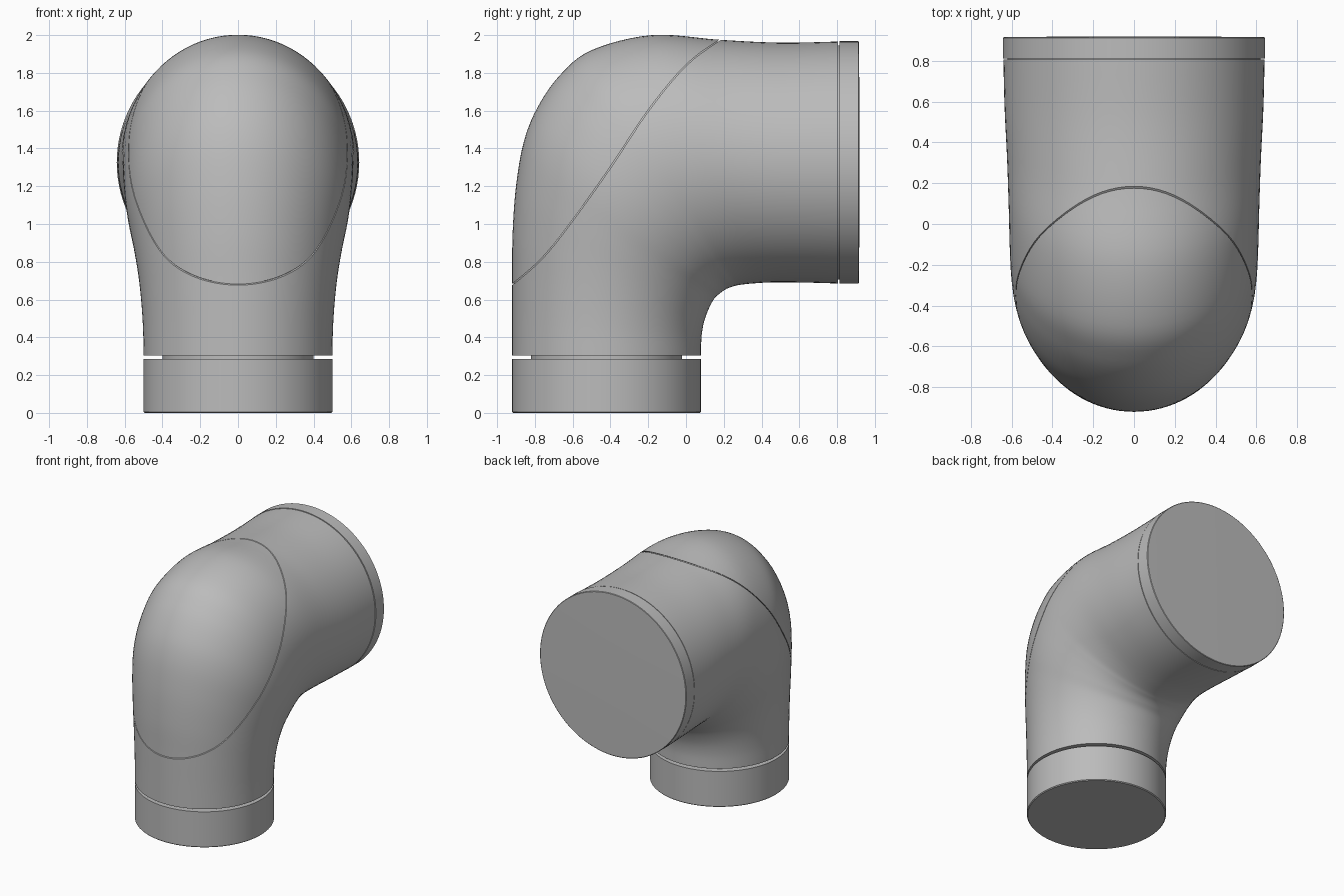
import bpy, bmesh
from math import sin, cos, pi, radians
from mathutils import Vector, Matrix

cube = bpy.data.objects.get("Cube")
if cube:
    bpy.data.objects.remove(cube, do_unlink=True)

grey = bpy.data.materials.new("plain grey")
grey.use_nodes = True
colour = (0.5, 0.5, 0.5, 1)
grey.diffuse_color = colour
grey.node_tree.nodes["Principled BSDF"].inputs["Base Color"].default_value = colour

SIDES = 96


def make_object(name, bm):
    bmesh.ops.recalc_face_normals(bm, faces=bm.faces)
    mesh = bpy.data.meshes.new(name)
    bm.to_mesh(mesh)
    bm.free()
    mesh.materials.append(grey)
    obj = bpy.data.objects.new(name, mesh)
    bpy.context.collection.objects.link(obj)
    return obj


def select_only(obj):
    bpy.ops.object.select_all(action="DESELECT")
    obj.select_set(True)
    bpy.context.view_layer.objects.active = obj


def smooth(obj):
    select_only(obj)
    bpy.ops.object.shade_smooth_by_angle(angle=radians(30))


def spline(keys, steps):
    """Smooth curve through a list of equal-length tuples."""
    keys = [Vector(k) for k in keys]
    result = []
    for i in range(len(keys) - 1):
        a, b, c, d = (keys[min(max(i + k, 0), len(keys) - 1)] for k in (-1, 0, 1, 2))
        for s in range(steps):
            t = s / steps
            result.append(b + (c - a) * (t / 2)
                          + (a * 2 - b * 5 + c * 4 - d) * (t * t / 2)
                          + (b * 3 - a - c * 3 + d) * (t ** 3 / 2))
    result.append(keys[-1])
    return result


def bridge(bm, rings):
    for r, s in zip(rings, rings[1:]):
        for j in range(SIDES):
            k = (j + 1) % SIDES
            bm.faces.new((r[j], r[k], s[k], s[j]))
    bm.faces.new(rings[0])
    bm.faces.new(rings[-1])


# Elbow cross-sections: outer y, outer z, inner y, inner z, half width
SECTIONS = [
    (-.92, .305, .08, .305, .5),
    (-.92, .5, .082, .4, .503),
    (-.92, .72, .095, .48, .513),
    (-.918, .95, .12, .55, .53),
    (-.9, 1.2, .15, .605, .555),
    (-.86, 1.43, .185, .637, .58),
    (-.79, 1.61, .215, .657, .595),
    (-.67, 1.785, .245, .668, .604),
    (-.5, 1.92, .28, .677, .609),
    (-.18, 2, .35, .685, .614),
    (.18, 1.975, .46, .691, .622),
    (.5, 1.96, .63, .69, .634),
    (.805, 1.966, .805, .685, .64),
]


def elbow(name, scale):
    bm = bmesh.new()
    rings = []
    for oy, oz, iy, iz, width in spline(SECTIONS, 6):
        outer, inner = Vector((0, oy, oz)), Vector((0, iy, iz))
        centre, reach = (outer + inner) / 2, (outer - inner) * scale / 2
        ring = []
        for j in range(SIDES):
            a = 2 * pi * j / SIDES
            side = Vector((width * scale * sin(a), 0, 0))
            ring.append(bm.verts.new(centre + reach * cos(a) + side))
        rings.append(ring)
    bridge(bm, rings)
    return make_object(name, bm)


# Outer shell, with a core that closes the bottom of the seam
shell = elbow("elbow_shell", 1)
core = elbow("elbow_core", .985)

# Thin curved sheet that cuts the seam of the front cover
SEAM = [(-1, .63), (-.92, .68), (-.76, .82), (-.6, 1.02), (-.4, 1.3),
        (-.2, 1.6), (0, 1.84), (.18, 1.975), (.3, 2.05)]
bm = bmesh.new()
edge = [[bm.verts.new((x, y, z)) for x in (-1, 1)] for y, z in spline(SEAM, 5)]
for p, q in zip(edge, edge[1:]):
    bm.faces.new((p[0], p[1], q[1], q[0]))
cutter = make_object("seam_cutter", bm)
cutter.hide_render = True
sheet = cutter.modifiers.new("thickness", "SOLIDIFY")
sheet.thickness = .006
sheet.offset = 0
cut = shell.modifiers.new("seam", "BOOLEAN")
cut.operation = "DIFFERENCE"
cut.solver = "EXACT"
cut.object = cutter
select_only(shell)
bpy.ops.object.modifier_apply(modifier=cut.name)
bpy.data.objects.remove(cutter, do_unlink=True)
smooth(shell)
smooth(core)


def collar(name, profile, matrix):
    """Turned part from (radius, height) pairs, with a neck at its inner end."""
    bm = bmesh.new()
    rings = [[bm.verts.new((r * cos(2 * pi * j / SIDES), r * sin(2 * pi * j / SIDES), h))
              for j in range(SIDES)] for r, h in profile]
    bridge(bm, rings)
    bm.transform(matrix)
    smooth(make_object(name, bm))


# Bottom collar and neck
collar("bottom_collar",
       [(.494, 0), (.5, .006), (.5, .284), (.4, .284), (.4, .32)],
       Matrix.Translation((0, -.42, 0)))

# Rear collar and neck, with a very slightly domed end
collar("rear_collar",
       [(.62, .78), (.62, .812), (.642, .812), (.642, .912), (.638, .915), (.3, .919)],
       Matrix.Translation((0, 0, 1.326)) @ Matrix.Rotation(-pi / 2, 4, "X"))
